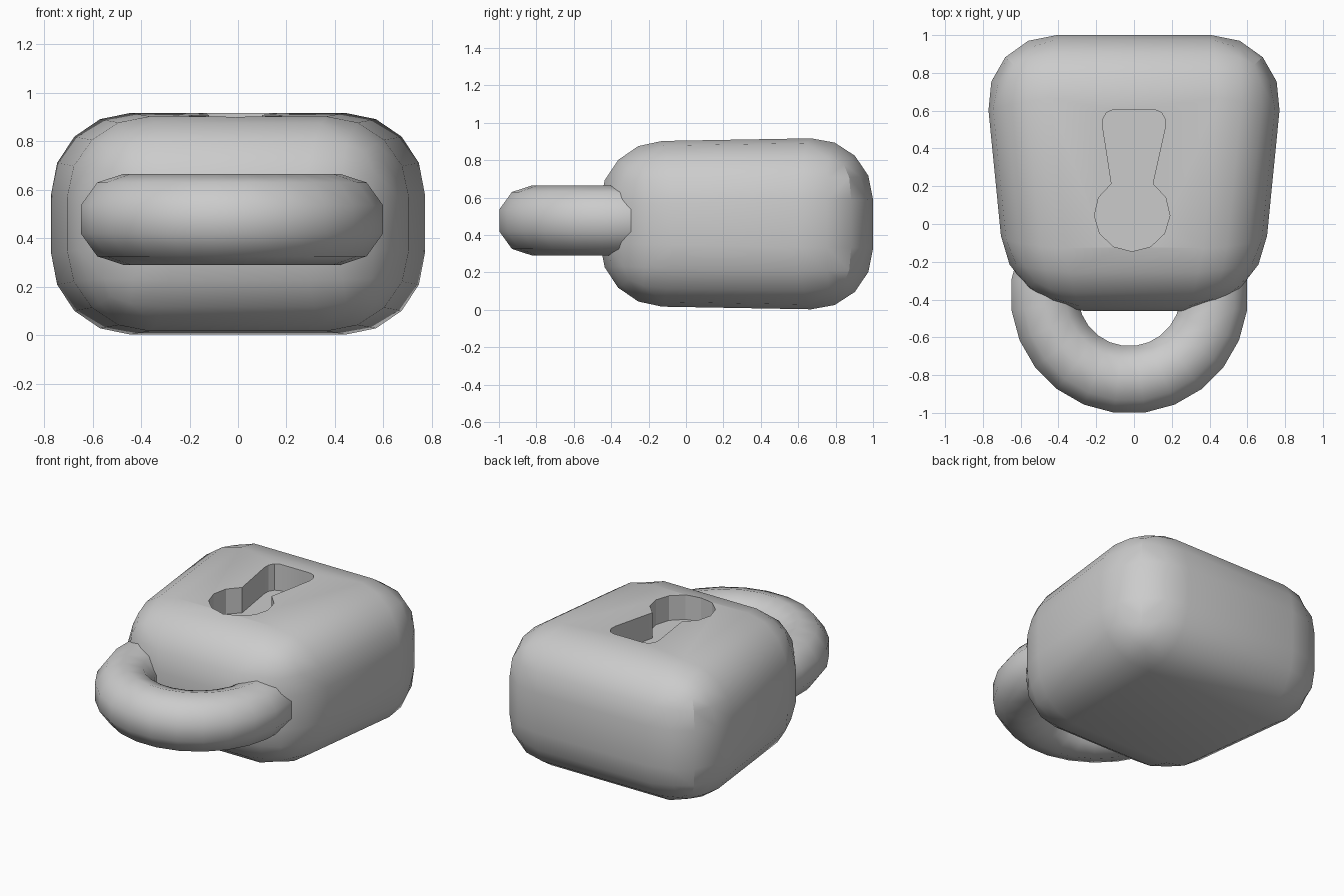
import bpy, bmesh, math
from mathutils import Matrix, Vector

if "Cube" in bpy.data.objects:
    bpy.data.objects.remove(bpy.data.objects["Cube"], do_unlink=True)

GREY = (0.6, 0.6, 0.6, 1)
grey = bpy.data.materials.new("grey_metal")
grey.use_nodes = True
grey.diffuse_color = GREY
grey.node_tree.nodes["Principled BSDF"].inputs["Base Color"].default_value = GREY


def make_object(name, bm):
    bmesh.ops.recalc_face_normals(bm, faces=bm.faces[:])
    mesh = bpy.data.meshes.new(name)
    bm.to_mesh(mesh)
    bm.free()
    mesh.materials.append(grey)
    obj = bpy.data.objects.new(name, mesh)
    bpy.context.collection.objects.link(obj)
    return obj


def activate(obj):
    bpy.ops.object.select_all(action='DESELECT')
    obj.select_set(True)
    bpy.context.view_layer.objects.active = obj


# Body: box narrowing towards the shackle, with broad rounded edges
FRONT, BACK, MID = -0.46, 1.0, 0.46
bm = bmesh.new()
bmesh.ops.create_cube(bm, size=2)
for v in bm.verts:
    half_w, half_h, y = (0.81, 0.463, BACK) if v.co.y > 0 else (0.665, 0.437, FRONT)
    v.co = Vector((v.co.x * half_w, y, MID + v.co.z * half_h))
weight = bm.edges.layers.float.new("bevel_weight_edge")
for e in bm.edges:
    a, b = e.verts
    upright = abs(a.co.z - b.co.z) > 0.5
    e[weight] = 1.0 if upright else 0.83
body = make_object("lock_body", bm)
bevel = body.modifiers.new("rounding", 'BEVEL')
bevel.limit_method = 'WEIGHT'
bevel.width = 0.4
bevel.segments = 4

# Keyhole cutter: round end joined to a flared slot with soft corners
slot = [(0.165, 0.51), (0.165, 0.555), (0.145, 0.59), (0.11, 0.605)]
outline = [(-x, y) for x, y in reversed(slot)]
for i in range(11):
    a = math.radians(123 + i * 29.4)
    outline.append((-0.01 + 0.2 * math.cos(a), 0.05 + 0.195 * math.sin(a)))
outline += slot
bm = bmesh.new()
face = bm.faces.new([bm.verts.new((x, y, 0.74)) for x, y in outline])
ext = bmesh.ops.extrude_face_region(bm, geom=[face])
top = [g for g in ext["geom"] if isinstance(g, bmesh.types.BMVert)]
bmesh.ops.translate(bm, verts=top, vec=(0, 0, 0.5))
cutter = make_object("keyhole_cutter", bm)
cutter.hide_render = True

cut = body.modifiers.new("keyhole", 'BOOLEAN')
cut.operation = 'DIFFERENCE'
cut.solver = 'EXACT'
cut.object = cutter
activate(body)
for name in ("rounding", "keyhole"):
    bpy.ops.object.modifier_apply(modifier=name)
bpy.data.objects.remove(cutter, do_unlink=True)
bpy.ops.object.shade_smooth_by_angle(angle=math.radians(28))

# Shackle: ten-sided ring whose rear half sits inside the body
bm = bmesh.new()
centre = Vector((-0.025, -0.375, 0.478))
bmesh.ops.create_circle(bm, segments=10, radius=0.188)
tilt = Matrix.Rotation(math.radians(90), 4, 'X')
bmesh.ops.transform(bm, matrix=tilt, verts=bm.verts[:])
highest = max(bm.verts, key=lambda v: v.co.z)
lean = math.atan2(highest.co.x, highest.co.z)
bmesh.ops.transform(bm, matrix=Matrix.Rotation(-lean, 4, 'Y'), verts=bm.verts[:])
bmesh.ops.translate(bm, verts=bm.verts[:], vec=centre + Vector((0.45, 0, 0)))
bmesh.ops.rotate(bm, verts=bm.verts[:], cent=centre,
                 matrix=Matrix.Rotation(math.radians(7.5), 3, 'Z'))
bmesh.ops.spin(bm, geom=bm.verts[:] + bm.edges[:], cent=centre, axis=(0, 0, 1),
               angle=2 * math.pi, steps=24)
bmesh.ops.remove_doubles(bm, verts=bm.verts[:], dist=0.001)
shackle = make_object("shackle", bm)
activate(shackle)
bpy.ops.object.shade_smooth()
